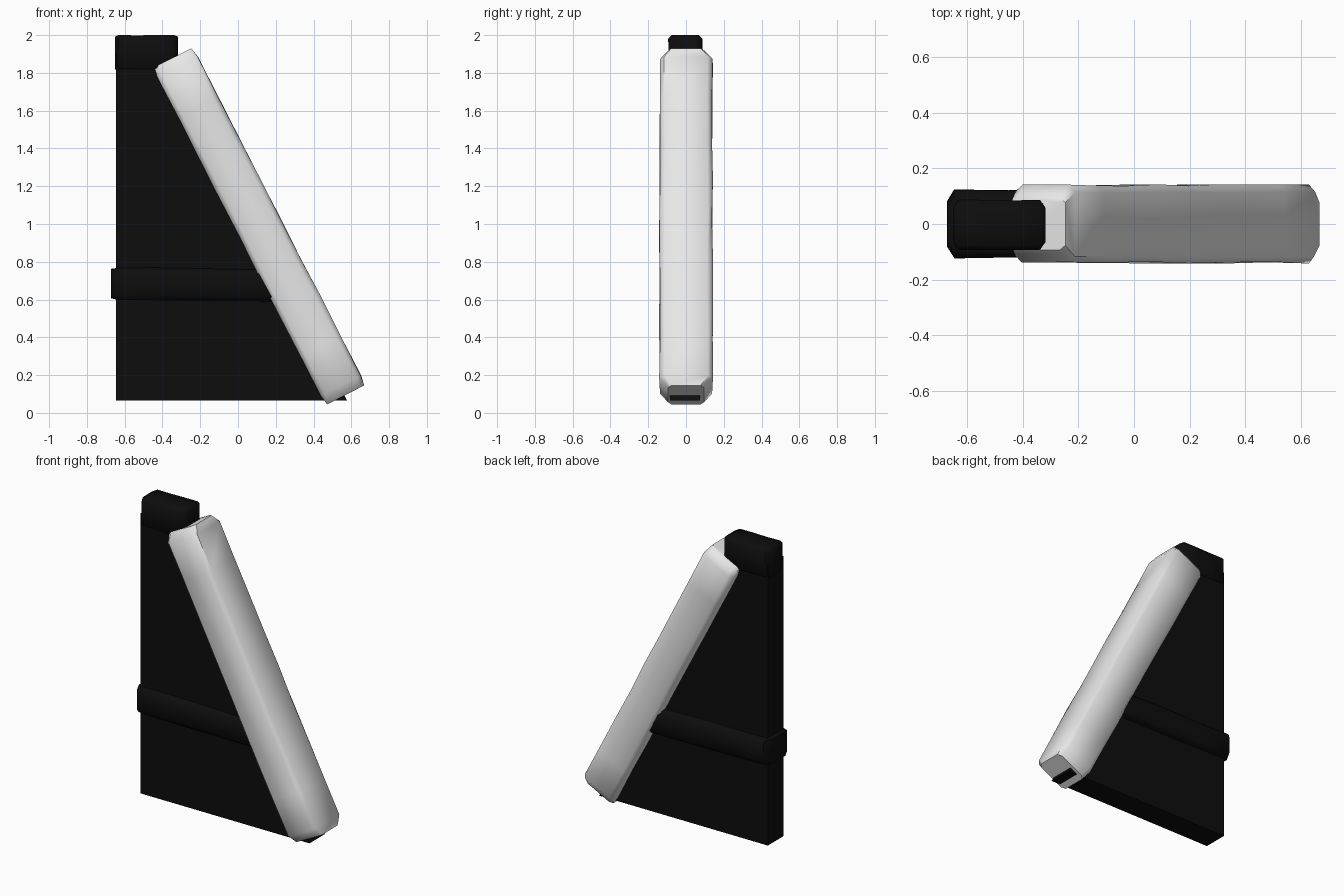
import bpy, bmesh, math, random
from mathutils import Vector

random.seed(4)
if "Cube" in bpy.data.objects:
    bpy.data.objects.remove(bpy.data.objects["Cube"], do_unlink=True)


def material(name, value):
    mat = bpy.data.materials.new(name)
    mat.use_nodes = True
    colour = (value, value, value, 1)
    mat.diffuse_color = colour
    bsdf = mat.node_tree.nodes["Principled BSDF"]
    bsdf.inputs["Base Color"].default_value = colour
    bsdf.inputs["Roughness"].default_value = 0.8
    return mat


pale = material("pale plaster", 0.8)
black = material("black timber", 0.004)


def finish(name, bm, mat, angle):
    bmesh.ops.recalc_face_normals(bm, faces=bm.faces)
    mesh = bpy.data.meshes.new(name)
    bm.to_mesh(mesh)
    bm.free()
    mesh.materials.append(mat)
    obj = bpy.data.objects.new(name, mesh)
    bpy.context.collection.objects.link(obj)
    bpy.ops.object.select_all(action="DESELECT")
    obj.select_set(True)
    bpy.context.view_layer.objects.active = obj
    bpy.ops.object.shade_smooth_by_angle(angle=math.radians(angle))
    return obj


def rough_beam(name, start, end, half_y, half_n, chamfer, taper, mat, rings, wobble):
    """Hand-hewn beam: a chamfered section lofted along a line in the xz plane."""
    start, end = Vector(start), Vector(end)
    length = (end - start).length
    along = (end - start) / length
    across = Vector((0, 1, 0))
    normal = along.cross(across)
    a, b, c = half_y, half_n, chamfer
    quarter = [(a, b - c), (a - c, b)]
    section = quarter + [(-y, n) for y, n in reversed(quarter)]
    section += [(-y, -n) for y, n in section]
    inner = [taper + (length - 2 * taper) * i / (rings - 1) for i in range(rings)]
    bm = bmesh.new()
    loops = []
    for t in [0] + inner + [length]:
        tip = t in (0, length)
        loop = []
        for y, n in section:
            y *= 0.66 if tip else 1 - random.random() * wobble / a
            n *= 0.9 if tip else 1 - random.random() * wobble / b
            loop.append(bm.verts.new(start + along * t + across * y + normal * n))
        loops.append(loop)
    for p, q in zip(loops, loops[1:]):
        for i in range(len(p)):
            j = (i + 1) % len(p)
            bm.faces.new((p[i], p[j], q[j], q[i]))
    bm.faces.new(loops[0])
    bm.faces.new(loops[-1])
    return finish(name, bm, mat, 50)


# Flat infill panel behind the beams
bm = bmesh.new()
outline = [(-0.645, 0.065), (0.577, 0.065), (-0.34, 1.86), (-0.645, 1.9)]
face = bm.faces.new([bm.verts.new((x, -0.085, z)) for x, z in outline])
extruded = bmesh.ops.extrude_face_region(bm, geom=[face])
bmesh.ops.translate(bm, vec=(0, 0.16, 0),
                    verts=[v for v in extruded["geom"] if isinstance(v, bmesh.types.BMVert)])
finish("infill_panel", bm, black, 30)

# Sloping pale beam, horizontal rail and top block
rough_beam("sloping_beam", (-0.345, 0, 1.88), (0.57, 0, 0.095),
           0.143, 0.122, 0.026, 0.055, pale, 9, 0.006)
rough_beam("cross_rail", (-0.672, 0, 0.685), (0.35, 0, 0.672),
           0.126, 0.087, 0.025, 0.025, black, 6, 0.006)
rough_beam("top_block", (-0.652, -0.003, 1.905), (-0.318, -0.003, 1.905),
           0.092, 0.096, 0.018, 0.02, black, 4, 0.004)
